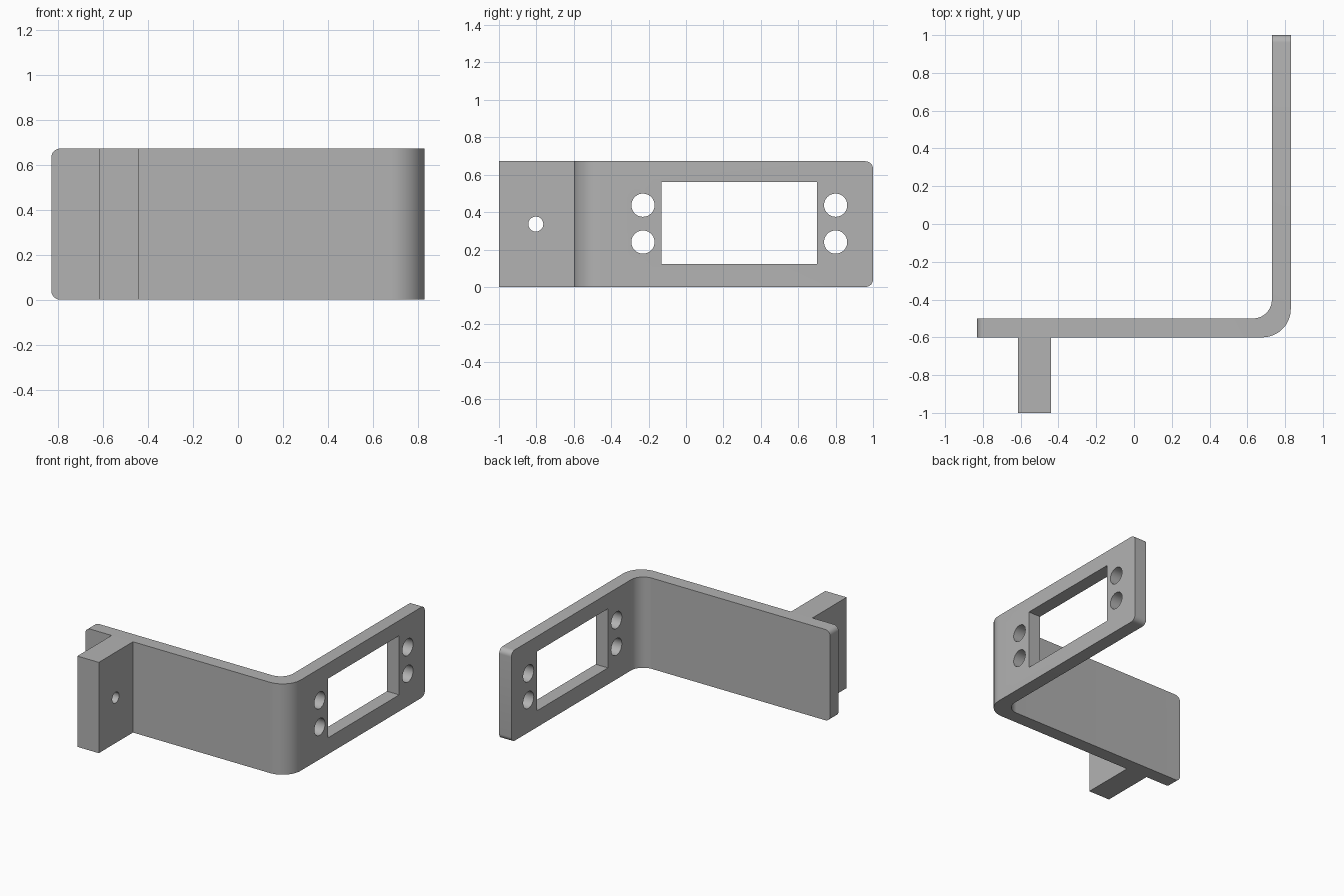
import bpy, bmesh
from math import pi, cos, sin
from mathutils import Matrix, Vector

cube = bpy.data.objects.get("Cube")
if cube:
    bpy.data.objects.remove(cube, do_unlink=True)

HEIGHT, CORNER = 0.672, 0.04

grey = bpy.data.materials.new("plain grey")
grey.use_nodes = True
grey.diffuse_color = (0.45, 0.45, 0.45, 1)
grey.node_tree.nodes["Principled BSDF"].inputs["Base Color"].default_value = (0.45, 0.45, 0.45, 1)


def make_object(name, bm):
    bmesh.ops.recalc_face_normals(bm, faces=bm.faces)
    mesh = bpy.data.meshes.new(name)
    bm.to_mesh(mesh)
    bm.free()
    mesh.materials.append(grey)
    obj = bpy.data.objects.new(name, mesh)
    bpy.context.collection.objects.link(obj)
    return obj


def box(name, low, high):
    low, high = Vector(low), Vector(high)
    bm = bmesh.new()
    bmesh.ops.create_cube(bm, size=1, matrix=Matrix.Translation((low + high) / 2)
                          @ Matrix.Diagonal((*(high - low), 1)))
    return make_object(name, bm)


def cylinder_x(name, x, y, z, radius):
    bm = bmesh.new()
    bmesh.ops.create_cone(bm, cap_ends=True, segments=48, radius1=radius, radius2=radius, depth=0.4,
                          matrix=Matrix.Translation((x, y, z)) @ Matrix.Rotation(pi / 2, 4, 'Y'))
    return make_object(name, bm)


def arc(cx, cy, radius, start, end, steps=16):
    angles = [start + (end - start) * i / steps for i in range(steps + 1)]
    return [(cx + radius * cos(a), cy + radius * sin(a)) for a in angles]


def cut(obj, cutters):
    for cutter in cutters:
        cutter.hide_render = True
        mod = obj.modifiers.new("cut", 'BOOLEAN')
        mod.operation, mod.solver, mod.object = 'DIFFERENCE', 'EXACT', cutter
    bpy.context.view_layer.update()
    graph = bpy.context.evaluated_depsgraph_get()
    mesh = bpy.data.meshes.new_from_object(obj.evaluated_get(graph))
    obj.modifiers.clear()
    obj.data = mesh
    for cutter in cutters:
        bpy.data.objects.remove(cutter, do_unlink=True)


# L-shaped strip with a rounded bend, extruded upward
outline = ([(-0.83, -0.5), (-0.83, -0.6)] + arc(0.68, -0.45, 0.15, -pi / 2, 0)
           + [(0.83, 1), (0.73, 1)] + arc(0.63, -0.4, 0.1, 0, -pi / 2))
bm = bmesh.new()
face = bm.faces.new([bm.verts.new((x, y, 0)) for x, y in outline])
top = bmesh.ops.extrude_face_region(bm, geom=[face])["geom"]
bmesh.ops.translate(bm, vec=(0, 0, HEIGHT), verts=[v for v in top if isinstance(v, bmesh.types.BMVert)])

# Rounded corners at both free ends
ends = [e for e in bm.edges if abs(e.verts[0].co.z - e.verts[1].co.z) < 0.001
        and (all(v.co.x < -0.82 for v in e.verts) or all(v.co.y > 0.99 for v in e.verts))]
bmesh.ops.bevel(bm, geom=ends, offset=CORNER, segments=8, profile=0.5, affect='EDGES')
bracket = make_object("bent_bracket", bm)

# Rectangular window and four mounting holes in the side arm
cutters = [box("window_cutter", (0.6, -0.13, 0.122), (1, 0.7, 0.56))]
cutters += [cylinder_x("hole_cutter", 0.78, y, z, 0.062) for y in (-0.23, 0.8) for z in (0.24, 0.437)]
cut(bracket, cutters)

# Mounting tab with a small cross hole
tab = box("mounting_tab", (-0.615, -1, 0), (-0.44, -0.6, HEIGHT))
cut(tab, [cylinder_x("tab_hole_cutter", -0.53, -0.803, HEIGHT / 2, 0.04)])

# Smooth the bend and holes, keep corners crisp
for obj in (bracket, tab):
    bpy.ops.object.select_all(action='DESELECT')
    obj.select_set(True)
    bpy.context.view_layer.objects.active = obj
    bpy.ops.object.shade_smooth_by_angle(angle=pi / 6)
